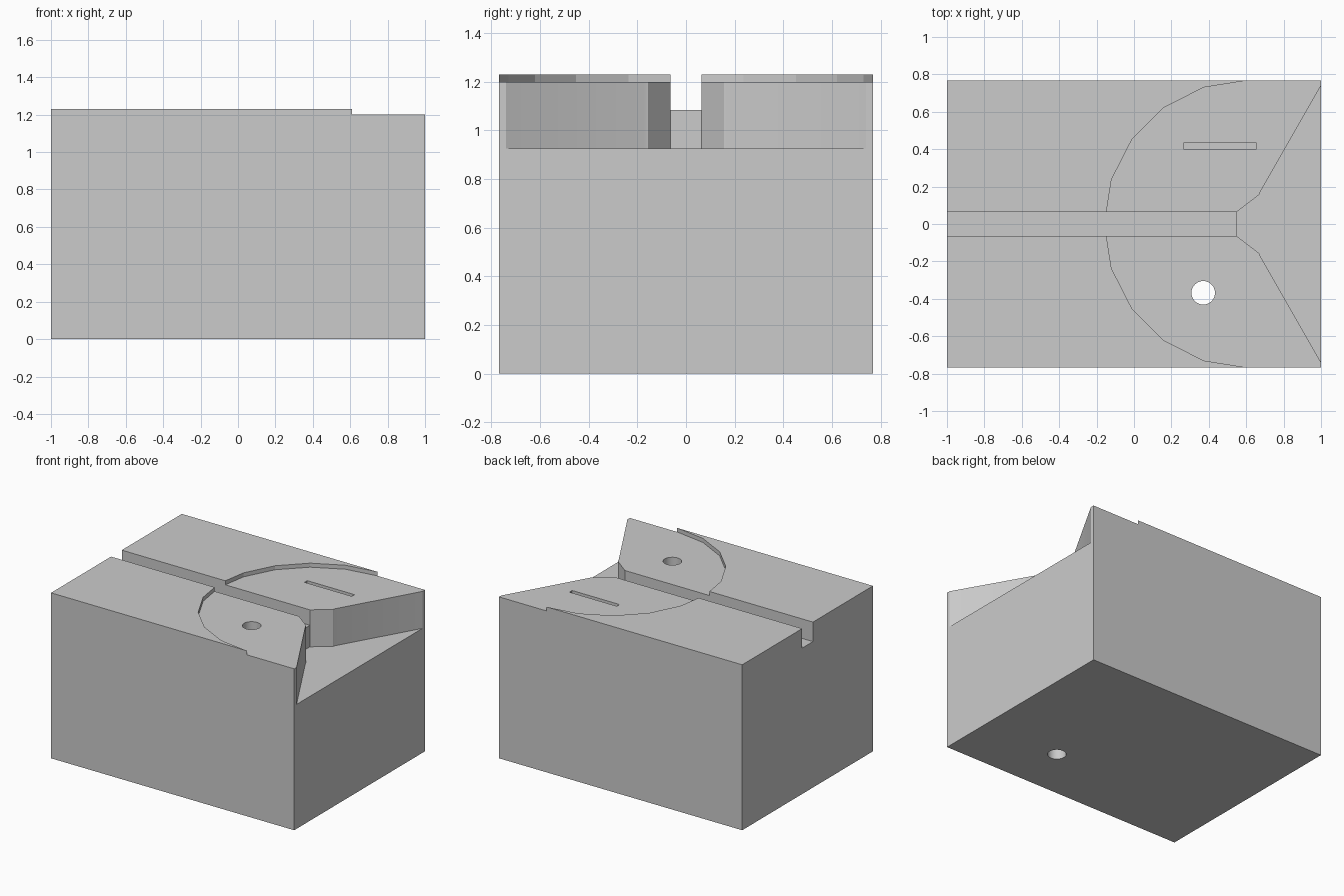
import bpy, bmesh, math

cube = bpy.data.objects.get("Cube")
if cube:
    bpy.data.objects.remove(cube, do_unlink=True)

TOP, HALF_W, DISC_X = 1.23, 0.768, 0.61
RECESS_Z, FLOOR_Z, GROOVE_Z, GROOVE_W = 1.2, 0.925, 1.085, 0.063

grey = bpy.data.materials.new("plain grey")
grey.use_nodes = True
colour = (0.6, 0.6, 0.6, 1)
grey.diffuse_color = colour
grey.node_tree.nodes["Principled BSDF"].inputs["Base Color"].default_value = colour


def prism(name, outline, z0, z1):
    """Extrude a flat outline from z0 up to z1."""
    bm = bmesh.new()
    face = bm.faces.new([bm.verts.new((x, y, z0)) for x, y in outline])
    moved = bmesh.ops.extrude_face_region(bm, geom=[face])["geom"]
    verts = [v for v in moved if isinstance(v, bmesh.types.BMVert)]
    bmesh.ops.translate(bm, verts=verts, vec=(0, 0, z1 - z0))
    bmesh.ops.recalc_face_normals(bm, faces=bm.faces)
    mesh = bpy.data.meshes.new(name)
    bm.to_mesh(mesh)
    bm.free()
    mesh.materials.append(grey)
    obj = bpy.data.objects.new(name, mesh)
    bpy.context.collection.objects.link(obj)
    return obj


def rect(x0, x1, y0, y1):
    return [(x0, y0), (x1, y0), (x1, y1), (x0, y1)]


def arc(cx, cy, r, start, end, steps):
    angles = [math.radians(start + (end - start) * i / steps) for i in range(steps + 1)]
    return [(cx + r * math.cos(a), cy + r * math.sin(a)) for a in angles]


def mirrored(half):
    """Close an outline by mirroring it across y = 0."""
    return half + [(x, -y) for x, y in reversed(half)]


block = prism("block", rect(-1, 1, -HALF_W, HALF_W), 0, TOP)

# Shallow faceted recess, open towards the flared end
recess = arc(DISC_X, 0, HALF_W, 90, 270, 10)
recess = [(1.1, 0.9), (DISC_X, 0.9)] + recess + [(DISC_X, -0.9), (1.1, -0.9)]

# Flared mouth with chamfered throat
mouth = mirrored([(0.547, GROOVE_W), (0.67, 0.157), (0.675, 0.172),
                  (1, 0.74), (1.1, 0.74)])

cutters = [
    prism("recess_cutter", recess, RECESS_Z, 1.5),
    prism("mouth_cutter", mouth, FLOOR_Z, 1.5),
    prism("groove_cutter", rect(-1.1, 0.6, -GROOVE_W, GROOVE_W), GROOVE_Z, 1.5),
    prism("slot_cutter", rect(0.265, 0.655, 0.402, 0.434), 1.08, 1.5),
    prism("hole_cutter", arc(0.37, -0.368, 0.063, 0, 348.75, 31), -0.1, 1.5),
]
for cutter in cutters:
    cutter.hide_render = True
    mod = block.modifiers.new(cutter.name, "BOOLEAN")
    mod.operation = "DIFFERENCE"
    mod.solver = "EXACT"
    mod.object = cutter

# Bake the cuts and drop the helpers
graph = bpy.context.evaluated_depsgraph_get()
result = bpy.data.meshes.new_from_object(block.evaluated_get(graph))
block.modifiers.clear()
block.data = result
for cutter in cutters:
    bpy.data.objects.remove(cutter, do_unlink=True)

# Smooth the round hole only, keep the rest crisp
bpy.ops.object.select_all(action="DESELECT")
block.select_set(True)
bpy.context.view_layer.objects.active = block
bpy.ops.object.shade_smooth_by_angle(angle=math.radians(15))
